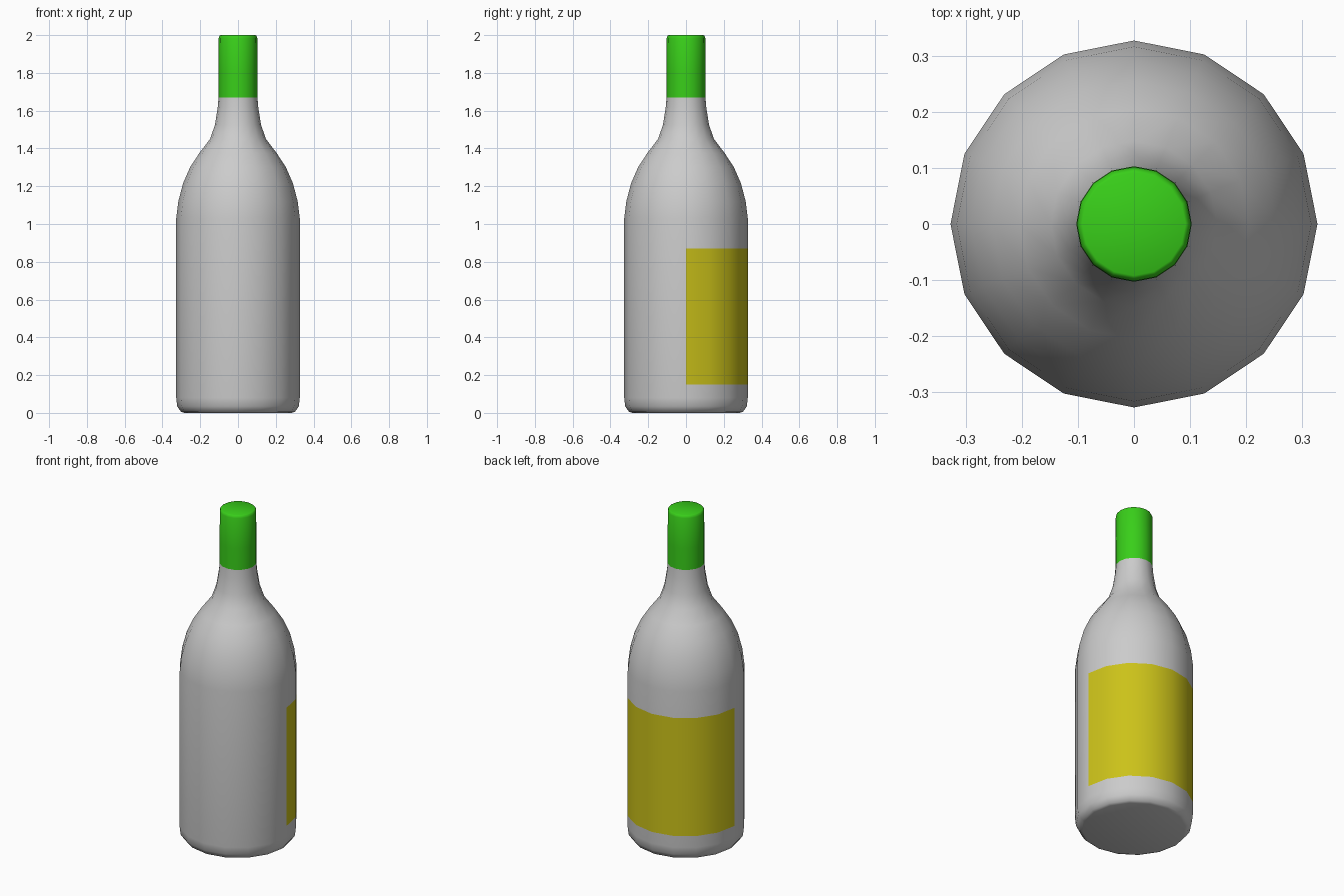
import bpy, bmesh, math

if "Cube" in bpy.data.objects:
    bpy.data.objects.remove(bpy.data.objects["Cube"])

SIDES = 16


def material(name, color):
    mat = bpy.data.materials.new(name)
    mat.diffuse_color = color
    mat.use_nodes = True
    mat.node_tree.nodes["Principled BSDF"].inputs["Base Color"].default_value = mat.diffuse_color
    return mat


def lathe(name, profile, mat=None, steps=SIDES):
    """Revolve (radius, z) points about z; radius 0 makes a pole."""
    bm = bmesh.new()
    full = steps == SIDES
    count = steps if full else steps + 1
    rings = []
    for r, z in profile:
        if r == 0:
            rings.append([bm.verts.new((0, 0, z))] * count)
        else:
            angles = [2 * math.pi * i / SIDES for i in range(count)]
            rings.append([bm.verts.new((r * math.cos(a), r * math.sin(a), z)) for a in angles])
    for low, high in zip(rings, rings[1:]):
        for i in range(steps):
            j = (i + 1) % count
            corners = dict.fromkeys((low[i], low[j], high[j], high[i]))
            bm.faces.new(list(corners))
    mesh = bpy.data.meshes.new(name)
    bm.to_mesh(mesh)
    bm.free()
    mesh.shade_smooth()
    obj = bpy.data.objects.new(name, mesh)
    bpy.context.collection.objects.link(obj)
    if mat:
        mesh.materials.append(mat)
    return obj


# Glass body: base, straight wall, rounded shoulder and neck
lathe("bottle_body", [
    (0, 0), (0.285, 0), (0.302, 0.006), (0.322, 0.035), (0.327, 0.08),
    (0.327, 1.03), (0.316, 1.12), (0.291, 1.215), (0.254, 1.30),
    (0.205, 1.375), (0.148, 1.45), (0.122, 1.525), (0.107, 1.62), (0.103, 1.67),
])

# Foil cap closing the neck
lathe("foil_cap", [
    (0.103, 1.67), (0.103, 1.80), (0.102, 1.985), (0.097, 1.997), (0.092, 2.0), (0, 2.0),
], material("green_foil", (0.04, 0.62, 0.01, 1)))

# Paper label wrapped around the back half
lathe("label", [(0.3285, 0.15), (0.3285, 0.87)],
      material("yellow_paper", (0.60, 0.54, 0.01, 1)), steps=SIDES // 2)
